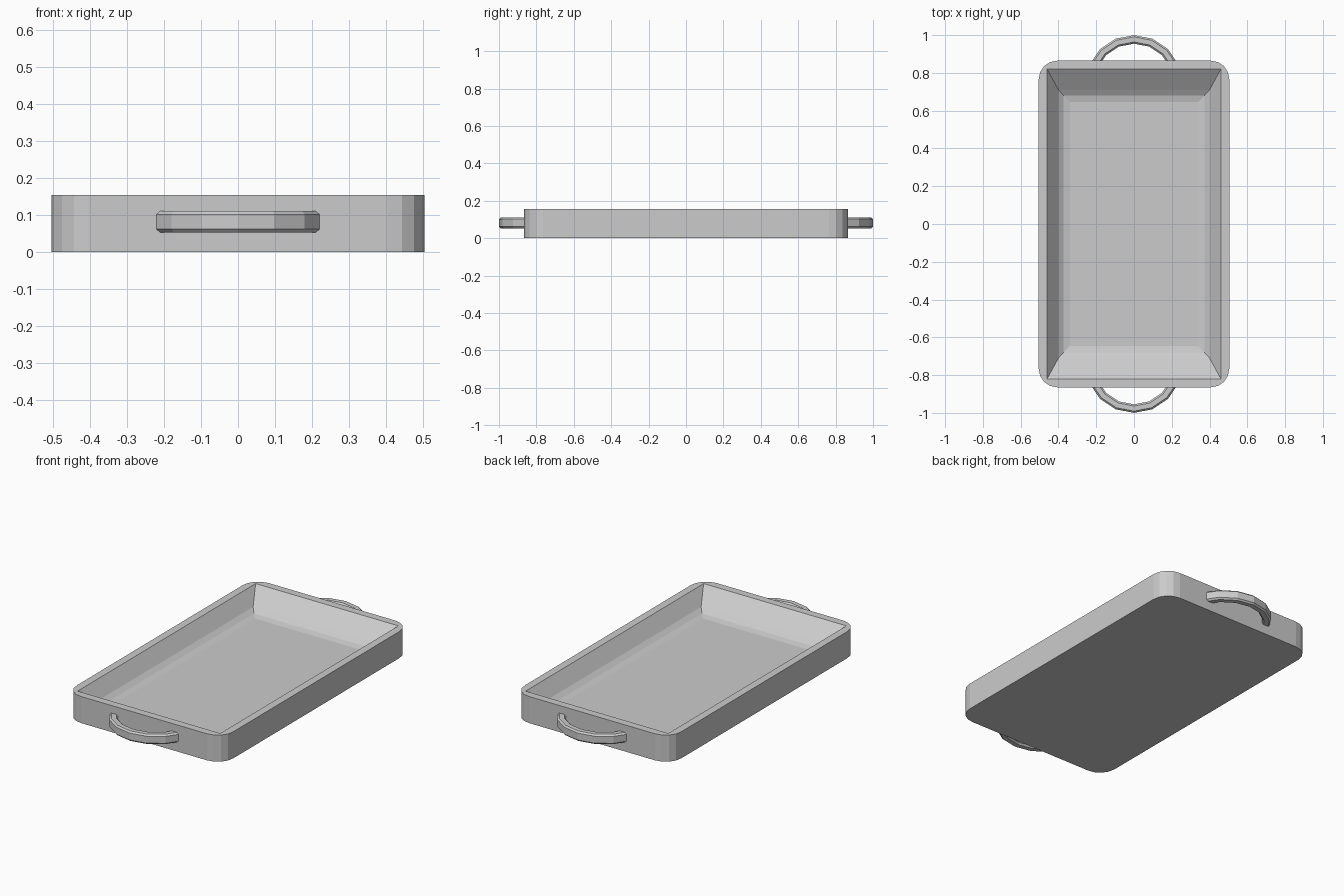
import bpy, bmesh
from math import sin, cos, pi, radians

if "Cube" in bpy.data.objects:
    bpy.data.objects.remove(bpy.data.objects["Cube"])


def rounded_ring(bm, hx, hy, z, r, seg=4):
    """Rectangle loop with rounded corners; r = 0 gives stacked corner points."""
    ring = []
    for k, (sx, sy) in enumerate([(1, 1), (-1, 1), (-1, -1), (1, -1)]):
        for i in range(seg + 1):
            a = (k + i / seg) * pi / 2
            ring.append(bm.verts.new((sx * (hx - r) + r * cos(a),
                                      sy * (hy - r) + r * sin(a), z)))
    return ring


def bridge(bm, a, b):
    n = len(a)
    for i in range(n):
        j = (i + 1) % n
        bm.faces.new((a[i], a[j], b[j], b[i]))


def finish(bm, name):
    bmesh.ops.remove_doubles(bm, verts=bm.verts, dist=1e-5)
    bmesh.ops.recalc_face_normals(bm, faces=bm.faces)
    me = bpy.data.meshes.new(name)
    bm.to_mesh(me)
    bm.free()
    ob = bpy.data.objects.new(name, me)
    bpy.context.collection.objects.link(ob)
    return ob


# Tray body: rounded outside, sharp-cornered sloping basin inside
bm = bmesh.new()
profile = [  # half x, half y, z, corner radius
    (0.505, 0.865, 0.0, 0.1),
    (0.505, 0.865, 0.155, 0.1),
    (0.46, 0.82, 0.155, 0),
    (0.40, 0.71, 0.077, 0),
    (0.373, 0.68, 0.058, 0),
    (0.34, 0.645, 0.05, 0),
]
rings = [rounded_ring(bm, *p) for p in profile]
bm.faces.new(rings[0][::-1])
for a, b in zip(rings, rings[1:]):
    bridge(bm, a, b)
bm.faces.new(rings[-1])
finish(bm, "tray")

# Curved handles: chamfered section swept along an arc whose ends sit in the wall
w, h, c = 0.0225, 0.029, 0.009
section = [(w, h - c), (w - c, h), (c - w, h), (-w, h - c),
           (-w, c - h), (c - w, -h), (w - c, -h), (w, c - h)]
for side, name in ((-1, "front_handle"), (1, "back_handle")):
    bm = bmesh.new()
    loops = []
    for i in range(-3, 4):
        a = radians(22.5 * i)
        loops.append([bm.verts.new(((0.2325 + u) * sin(a),
                                    side * (0.745 + (0.2325 + u) * cos(a)),
                                    0.082 + v)) for u, v in section])
    for a, b in zip(loops, loops[1:]):
        bridge(bm, a, b)
    bm.faces.new(loops[0])
    bm.faces.new(loops[-1])
    finish(bm, name)
